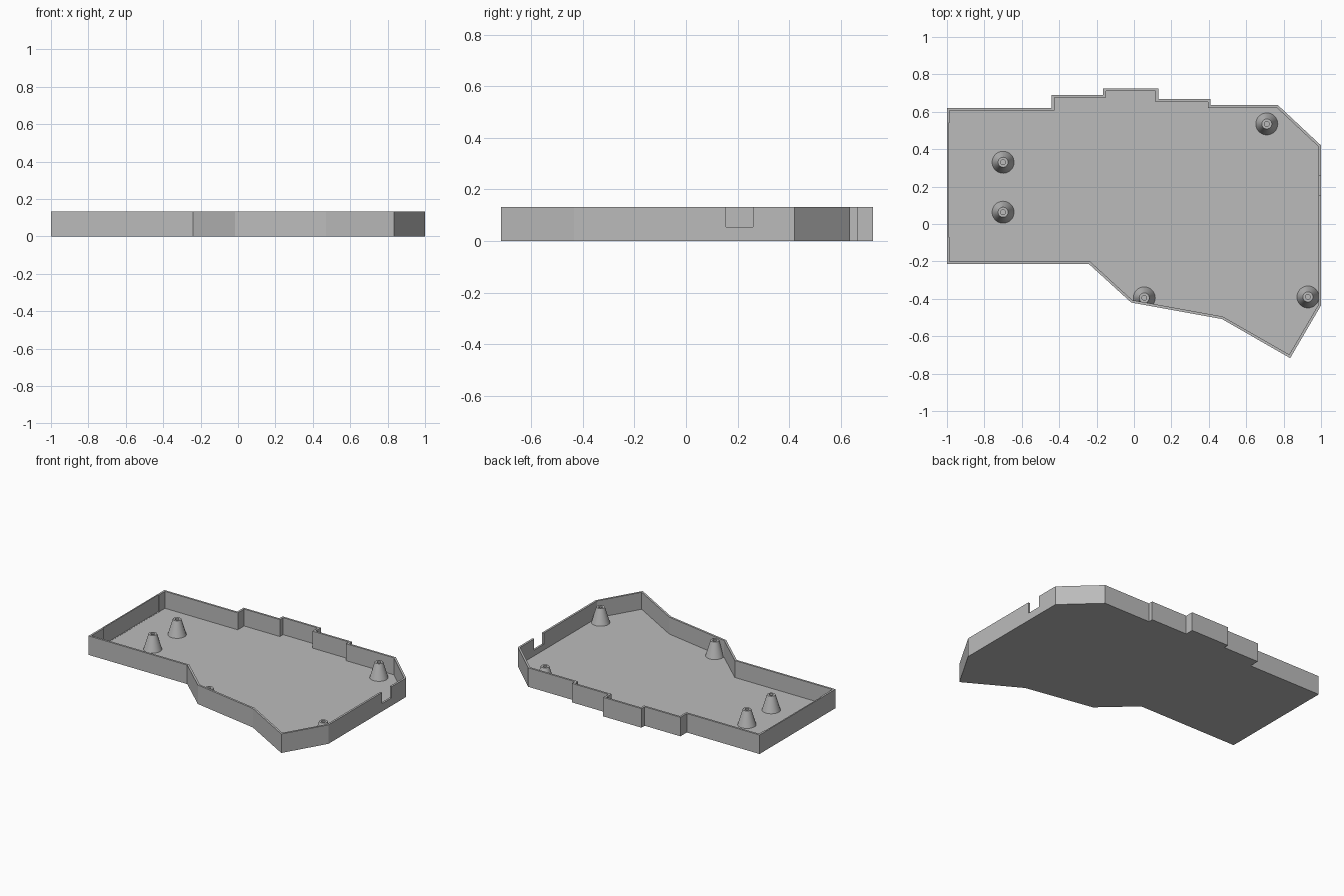
import bpy, bmesh, math
from mathutils import Vector

if "Cube" in bpy.data.objects:
    bpy.data.objects.remove(bpy.data.objects["Cube"])

HEIGHT, FLOOR, WALL, POST_TOP = 0.132, 0.014, 0.014, 0.121

grey = bpy.data.materials.new("plain grey")
grey.use_nodes = True
grey.diffuse_color = (0.5, 0.5, 0.5, 1)
grey.node_tree.nodes["Principled BSDF"].inputs["Base Color"].default_value = (0.5, 0.5, 0.5, 1)

# Case outline, counter-clockwise from the front left corner
outline = [Vector(p) for p in [
    (-1, -0.215), (-0.24, -0.215), (-0.015, -0.42), (0.47, -0.508), (0.835, -0.717),
    (1, -0.435), (1, 0.42), (0.77, 0.635), (0.41, 0.635), (0.41, 0.667), (0.13, 0.667),
    (0.13, 0.725), (-0.165, 0.725), (-0.165, 0.69), (-0.44, 0.69), (-0.44, 0.62), (-1, 0.62)]]


def finish(bm, name):
    bmesh.ops.recalc_face_normals(bm, faces=bm.faces)
    mesh = bpy.data.meshes.new(name)
    bm.to_mesh(mesh)
    bm.free()
    mesh.materials.append(grey)
    obj = bpy.data.objects.new(name, mesh)
    bpy.context.collection.objects.link(obj)
    return obj


def inset(points, d):
    """Mitred offset of a closed outline towards its inside."""
    result = []
    for i, p in enumerate(points):
        a = (p - points[i - 1]).normalized()
        b = (points[(i + 1) % len(points)] - p).normalized()
        na, nb = Vector((-a.y, a.x)), Vector((-b.y, b.x))
        result.append(p + (na + nb) * d / (1 + na.dot(nb)))
    return result


# Tray: underside, outer wall, rim, inner wall and floor
bm = bmesh.new()
inner = inset(outline, WALL)
rings = [[bm.verts.new((p.x, p.y, z)) for p in pts] for pts, z in
         ((outline, 0), (outline, HEIGHT), (inner, HEIGHT), (inner, FLOOR))]
n = len(outline)
for low, high in zip(rings, rings[1:]):
    for i in range(n):
        j = (i + 1) % n
        bm.faces.new((low[i], low[j], high[j], high[i]))
bm.faces.new(rings[0])
bm.faces.new(rings[-1])
tray = finish(bm, "case_tray")


def cut_box(obj, low, high):
    """Subtract a box given by two opposite corners."""
    low, high = Vector(low), Vector(high)
    bm = bmesh.new()
    bmesh.ops.create_cube(bm, size=1)
    for v in bm.verts:
        v.co = (low + high) / 2 + v.co * (high - low)
    cutter = finish(bm, "cutter")
    cutter.hide_render = True
    mod = obj.modifiers.new("cut", "BOOLEAN")
    mod.operation, mod.solver, mod.object = "DIFFERENCE", "EXACT", cutter
    bpy.context.view_layer.objects.active = obj
    bpy.ops.object.modifier_apply(modifier=mod.name)
    bpy.data.objects.remove(cutter)


# Cable notch in the +x wall and shallow recess inside the -x wall
cut_box(tray, (0.95, 0.155, 0.054), (1.05, 0.26, 0.2))
cut_box(tray, (-0.991, -0.07, FLOOR + 0.001), (-0.95, 0.54, 0.2))

# Tapered screw posts with a blind hole
profile = [(0.06, FLOOR - 0.004), (0.027, POST_TOP), (0.013, POST_TOP), (0.013, FLOOR + 0.002)]
SIDES = 32


def screw_post(name, x, y):
    bm = bmesh.new()
    loops = []
    for r, z in profile:
        angles = [2 * math.pi * k / SIDES for k in range(SIDES)]
        loops.append([bm.verts.new((x + r * math.cos(a), y + r * math.sin(a), z)) for a in angles])
    for low, high in zip(loops, loops[1:]):
        for i in range(SIDES):
            j = (i + 1) % SIDES
            bm.faces.new((low[i], low[j], high[j], high[i]))
    bm.faces.new(loops[-1])
    bm.faces.new(loops[0])
    # Trim what would poke through the front wall
    a, b = outline[2], outline[3]
    d = (b - a).normalized()
    out = Vector((d.y, -d.x, 0))
    if a.x < x < b.x:
        bmesh.ops.bisect_plane(bm, geom=bm.verts[:] + bm.edges[:] + bm.faces[:],
                               plane_co=a.to_3d() - out * WALL / 2, plane_no=out, clear_outer=True)
    obj = finish(bm, name)
    bpy.ops.object.select_all(action="DESELECT")
    obj.select_set(True)
    bpy.context.view_layer.objects.active = obj
    bpy.ops.object.shade_smooth_by_angle(angle=math.radians(30))


for name, x, y in [("left_back_post", 0.71, 0.535), ("left_front_post", 0.93, -0.39),
                   ("middle_front_post", 0.055, -0.395), ("right_back_post", -0.70, 0.33),
                   ("right_front_post", -0.70, 0.063)]:
    screw_post(name, x, y)
